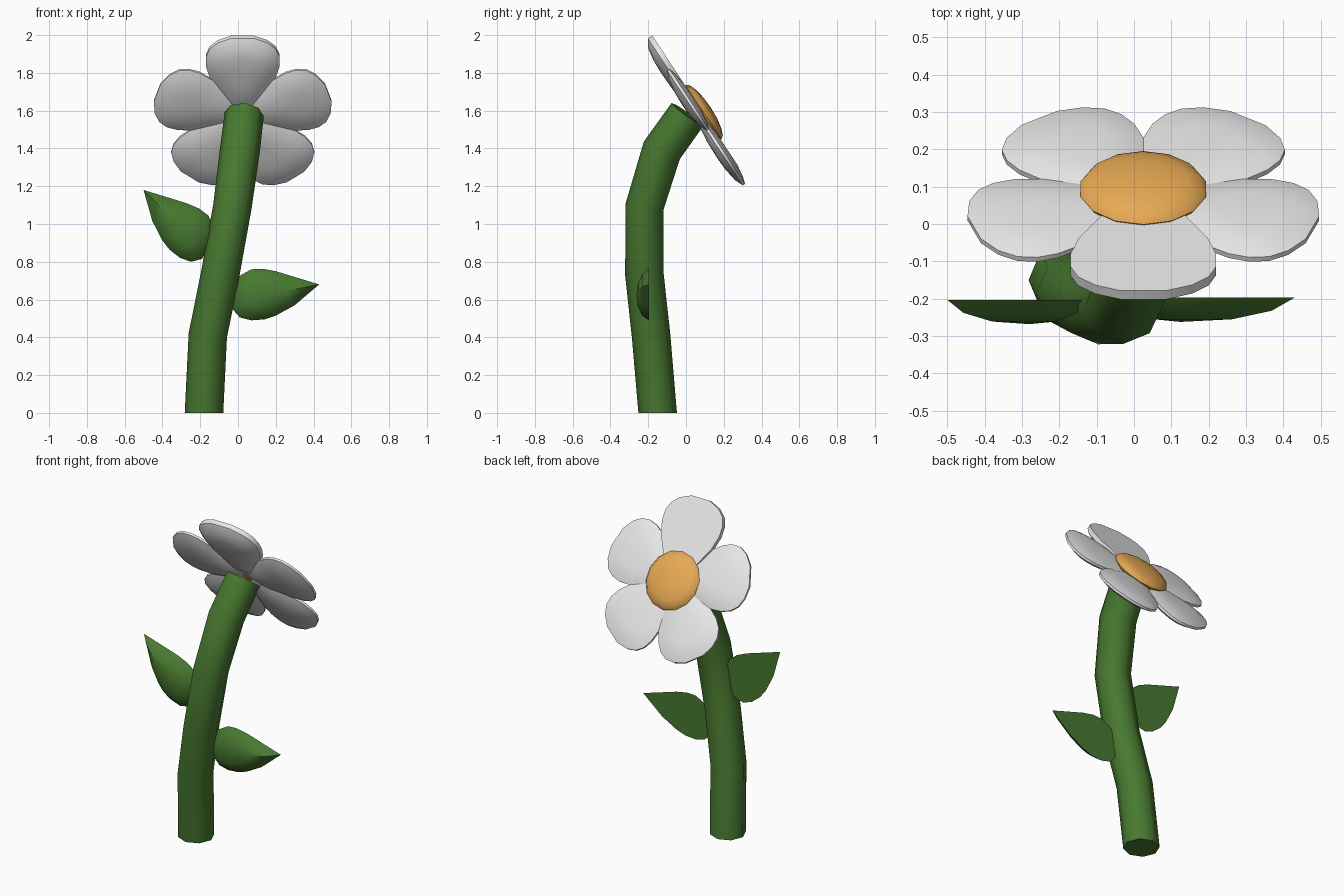
import bpy, bmesh, math
from mathutils import Vector, Matrix

if "Cube" in bpy.data.objects:
    bpy.data.objects.remove(bpy.data.objects["Cube"])


def material(name, rgb):
    m = bpy.data.materials.new(name)
    m.diffuse_color = (*rgb, 1)
    m.use_nodes = True
    m.node_tree.nodes["Principled BSDF"].inputs["Base Color"].default_value = m.diffuse_color
    return m


GREEN = material("leaf_green", (0.065, 0.19, 0.03))
WHITE = material("petal_white", (0.8, 0.8, 0.8))
ORANGE = material("warm_orange", (0.8, 0.4, 0.09))


def finish(bm, name, mat, matrix=Matrix(), angle=35):
    bmesh.ops.transform(bm, matrix=matrix, verts=bm.verts)
    bmesh.ops.recalc_face_normals(bm, faces=bm.faces)
    mesh = bpy.data.meshes.new(name)
    bm.to_mesh(mesh)
    bm.free()
    mesh.materials.append(mat)
    ob = bpy.data.objects.new(name, mesh)
    bpy.context.collection.objects.link(ob)
    bpy.ops.object.select_all(action='DESELECT')
    ob.select_set(True)
    bpy.context.view_layer.objects.active = ob
    bpy.ops.object.shade_smooth_by_angle(angle=math.radians(angle))


def bridge(bm, a, b):
    n = len(a)
    for i in range(n):
        bm.faces.new((a[i], a[(i + 1) % n], b[(i + 1) % n], b[i]))


def plate(name, outline, rings, depth, mat, matrix):
    """Flat top face, then scaled rings (scale, z) down to a rounded underside."""
    bm = bmesh.new()
    pts = [Vector((x, y, 0)) for x, y in outline]
    mid = sum(pts, Vector()) / len(pts)
    loops = [[bm.verts.new(mid + (p - mid) * s + Vector((0, 0, z))) for p in pts]
             for s, z in rings]
    bm.faces.new(loops[0])
    for a, b in zip(loops, loops[1:]):
        bridge(bm, a, b)
    tip = bm.verts.new(mid + Vector((0, 0, depth)))
    last = loops[-1]
    for i in range(len(last)):
        bm.faces.new((last[i], last[(i + 1) % len(last)], tip))
    finish(bm, name, mat, matrix)


# Stem: eight-sided tube swept along a bent path
path = [Vector(p) for p in ((-.18, -.15, 0), (-.16, -.185, .41), (-.095, -.22, .73),
                            (-.03, -.22, 1.09), (.01, -.128, 1.39), (.033, .008, 1.58))]
radii = (.102, .102, .102, .102, .106, .104)
bm = bmesh.new()
rings = []
for i, (p, r) in enumerate(zip(path, radii)):
    t = Vector((0, 0, 1))
    if i:
        t = (p - path[i - 1]).normalized()
        if i < len(path) - 1:
            t = (t + (path[i + 1] - p).normalized()).normalized()
    q = Vector((0, 0, 1)).rotation_difference(t)
    rings.append([bm.verts.new(p + q @ Vector((r * math.cos(a), r * math.sin(a), 0)))
                  for a in (k * math.pi / 4 for k in range(8))])
for a, b in zip(rings, rings[1:]):
    bridge(bm, a, b)
bm.faces.new(rings[0])
bm.faces.new(rings[-1])
finish(bm, "stem", GREEN, angle=50)

# Leaves: outline relative to the tip, flat behind and bulging to the front
leaf = [(0, 0), (-.23, .07), (-.30, .083), (-.36, .08), (-.43, .04), (-.46, -.04),
        (-.46, -.13), (-.42, -.175), (-.36, -.19), (-.29, -.185), (-.23, -.165), (-.13, -.11)]
leaf_rings = [(1, 0), (.8, -.035), (.45, -.058)]
to_xz = Matrix(((1, 0, 0, 0), (0, 0, 1, 0), (0, 1, 0, 0), (0, 0, 0, 1)))
for name, tip, side, turn in (("right_leaf", (.43, -.197, .68), 1, 0),
                              ("left_leaf", (-.5, -.203, 1.18), -1, 34)):
    plate(name, leaf, leaf_rings, -.065, GREEN,
          Matrix.Translation(tip) @ Matrix.Diagonal((side, 1, 1, 1)) @ to_xz
          @ Matrix.Rotation(math.radians(turn), 4, 'Z'))

# Flower head frame: local y runs up the disc, local z faces outward
head = Matrix(((-1, 0, 0, .025), (0, -.55, .835, .09), (0, .835, .55, 1.59), (0, 0, 0, 1)))

# Petals: half outline mirrored, repeated around the head; the top one is flat, the rest crowned
half = [(.05, .02), (.105, .11), (.172, .23), (.195, .31), (.195, .37),
        (.175, .42), (.13, .46), (.06, .488)]
petal = half + [(-x, y) for x, y in reversed(half)]
under = [(.78, -.055), (.4, -.067)]
flat_rings = [(1, 0), (1, -.028)] + under
crowned_rings = [(.45, 0), (.8, -.009), (1, -.022), (1, -.036)] + under
for k in range(5):
    size = .975 if k else 1
    plate(f"petal_{k + 1}", petal, crowned_rings if k else flat_rings, -.07, WHITE,
          head @ Matrix.Rotation(k * math.tau / 5, 4, 'Z')
          @ Matrix.Diagonal((size, size, 1, 1)))

# Flower centre: flattened dome
bm = bmesh.new()
bmesh.ops.create_uvsphere(bm, u_segments=14, v_segments=8, radius=1)
finish(bm, "flower_centre", ORANGE,
       head @ Matrix.Translation((0, 0, .004)) @ Matrix.Diagonal((.172, .172, .045, 1)), 50)
